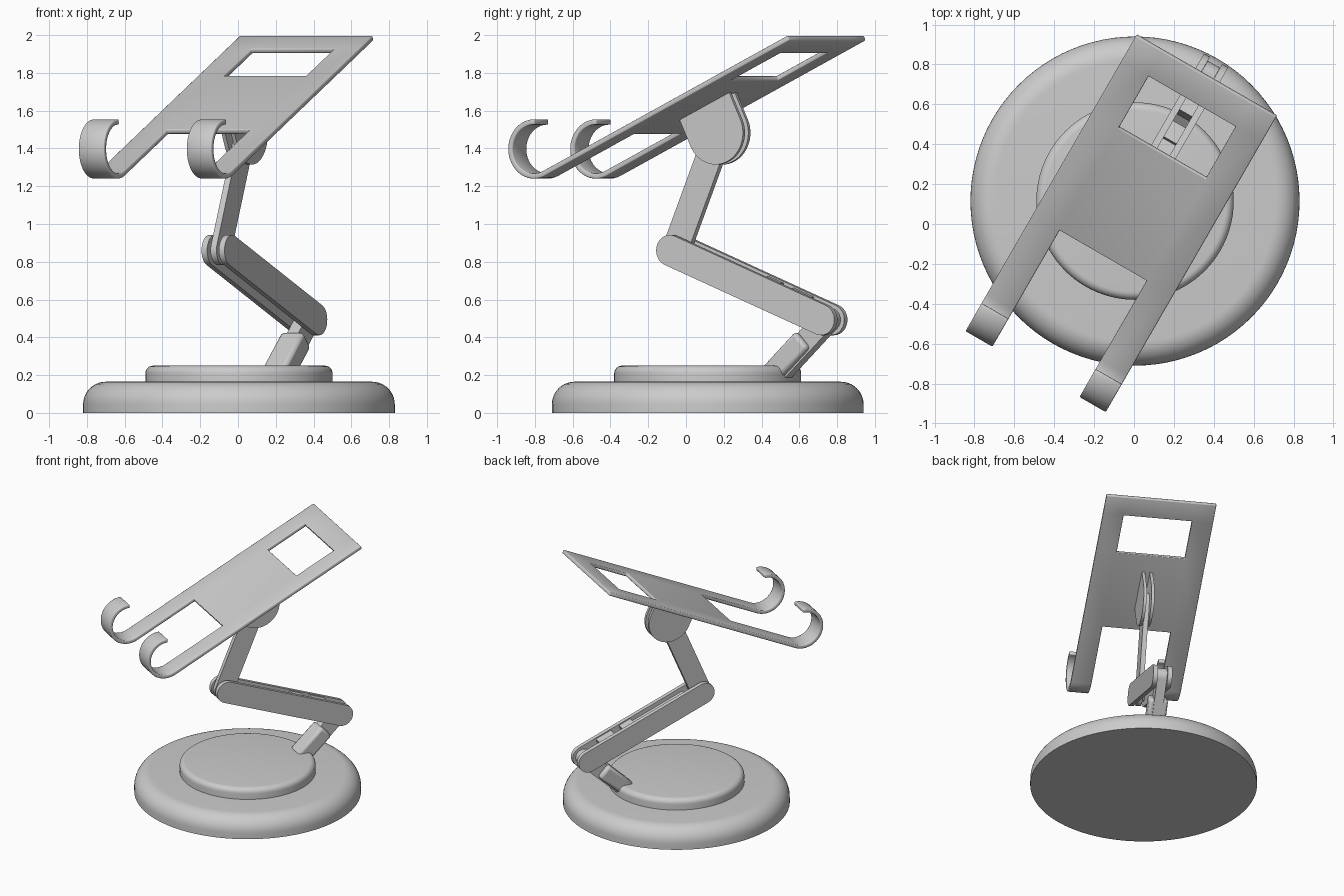
import bpy, bmesh
from math import sin, cos, pi, radians, atan2, tan
from mathutils import Matrix

if "Cube" in bpy.data.objects:
    bpy.data.objects.remove(bpy.data.objects["Cube"])

# Everything is built in the arm's own frame, then turned and shifted into place
PLACE = Matrix.Translation((0.005, 0.115, 0)) @ Matrix.Rotation(radians(-30), 4, 'Z')
parts = []


def finish(name, bm, bevel=0.0, thickness=0.0):
    bmesh.ops.recalc_face_normals(bm, faces=bm.faces)
    me = bpy.data.meshes.new(name)
    bm.to_mesh(me)
    bm.free()
    ob = bpy.data.objects.new(name, me)
    bpy.context.collection.objects.link(ob)
    ob.matrix_world = PLACE
    if thickness:
        m = ob.modifiers.new("thickness", 'SOLIDIFY')
        m.thickness, m.offset = thickness, 0
    if bevel:
        m = ob.modifiers.new("bevel", 'BEVEL')
        m.width, m.segments, m.limit_method = bevel, 2, 'ANGLE'
        m.angle_limit = radians(40)
    parts.append(ob)
    return ob


def lathe(name, profile, n=96):
    bm = bmesh.new()
    vs = [bm.verts.new((r, 0, z)) for r, z in profile]
    es = [bm.edges.new(p) for p in zip(vs, vs[1:])]
    bmesh.ops.spin(bm, geom=vs + es, axis=(0, 0, 1), cent=(0, 0, 0),
                   angle=2 * pi, steps=n)
    bmesh.ops.remove_doubles(bm, verts=bm.verts, dist=1e-5)
    return finish(name, bm)


def extrude(name, profile, x0, x1, bevel=0.0):
    """Close a (y, z) outline and extrude it from x0 to x1."""
    bm = bmesh.new()
    f = bm.faces.new([bm.verts.new((x0, y, z)) for y, z in profile])
    g = bmesh.ops.extrude_face_region(bm, geom=[f])['geom']
    bmesh.ops.translate(bm, vec=(x1 - x0, 0, 0),
                        verts=[v for v in g if isinstance(v, bmesh.types.BMVert)])
    return finish(name, bm, bevel)


def arc(c, r, a0, a1, n=16):
    return [(c[0] + r * cos(radians(a0 + (a1 - a0) * i / n)),
             c[1] + r * sin(radians(a0 + (a1 - a0) * i / n))) for i in range(n + 1)]


def capsule(a, b, r):
    """Outline of a bar with round ends."""
    d = atan2(b[1] - a[1], b[0] - a[0]) * 180 / pi
    return arc(b, r, d - 90, d + 90) + arc(a, r, d + 90, d + 270)


def bar(a, b, t0, t1, h0, h1):
    """Rectangle along a-b, between offsets h0..h1 from its axis."""
    d = atan2(b[1] - a[1], b[0] - a[0])
    out = []
    for t, h in ((t0, h0), (t1, h0), (t1, h1), (t0, h1)):
        out.append((a[0] + (b[0] - a[0]) * t - h * sin(d),
                    a[1] + (b[1] - a[1]) * t + h * cos(d)))
    return out


# Round base and turntable with filleted rims
lathe("base", [(0, 0), (0.825, 0)] + arc((0.705, 0.045), 0.12, 0, 90, 10) + [(0, 0.165)])
lathe("turntable", [(0, 0.15), (0.495, 0.15)] + arc((0.455, 0.21), 0.04, 0, 90, 6) + [(0, 0.25)])

# Pivots of the folding arm
FOOT, KNEE, ELBOW, HEAD = (0.42, 0.20), (0.732, 0.493), (-0.193, 0.86), (0.07, 1.483)

# Lower post in its socket
extrude("lower_post", capsule(FOOT, KNEE, 0.06), -0.035, 0.035)
extrude("post_socket", bar(FOOT, KNEE, -0.02, 0.62, -0.05, 0.068), -0.07, 0.07, 0.02)

# Middle link: two cheeks with a recessed web, blocks and pins between
for side, s in (("left", -1), ("right", 1)):
    extrude("middle_link_" + side, capsule(ELBOW, KNEE, 0.082), s * 0.036, s * 0.07)
extrude("middle_link_web", bar(ELBOW, KNEE, 0.12, 0.66, 0.02, 0.05), -0.037, 0.037)
for i, (t0, t1) in enumerate(((0.56, 0.66), (0.73, 0.86))):
    extrude(f"middle_link_block_{i}", bar(ELBOW, KNEE, t0, t1, 0.0, 0.074), -0.037, 0.037)
for name, p in (("knee_pin", KNEE), ("elbow_pin", ELBOW)):
    extrude(name, arc(p, 0.04, 0, 345, 23), -0.05, 0.05)

# Upper link
extrude("upper_link", capsule(ELBOW, HEAD, 0.077), -0.018, 0.018)

# Pair of U-shaped cheeks carrying the tray
TILT = 25.6
cheek = arc(HEAD, 0.168, TILT - 180, TILT, 28)
up = 0.165
cheek += [(HEAD[0] + s * 0.168 * cos(radians(TILT)) - up * sin(radians(TILT)),
           HEAD[1] + s * 0.168 * sin(radians(TILT)) + up * cos(radians(TILT)))
          for s in (1, -1)]
for side, s in (("left", -1), ("right", 1)):
    extrude("head_cheek_" + side, cheek, s * 0.018, s * 0.04)

# Tray: one sheet with window, slot and two curled hooks
path = arc((-0.833, 1.397), 0.143, 88, 270 + TILT, 26)
y0, z0 = path[-1]
n_hook = len(path)
path += [(y, z0 + (y - y0) * tan(radians(TILT))) for y in (-0.312, 0.281, 0.58, 0.725)]
xs = (-0.41, -0.254, 0.25, 0.402)
bm = bmesh.new()
grid = [[bm.verts.new((x, y, z)) for x in xs] for y, z in path]
for i in range(len(path) - 1):
    for j in range(3):
        if j == 1 and (i < n_hook or i == n_hook + 1):
            continue
        bm.faces.new((grid[i][j], grid[i][j + 1], grid[i + 1][j + 1], grid[i + 1][j]))
bmesh.ops.delete(bm, geom=[v for v in bm.verts if not v.link_faces], context='VERTS')
finish("tray", bm, bevel=0.006, thickness=0.028)

# Smooth shading with sharp edges kept
for ob in parts:
    ob.select_set(True)
bpy.context.view_layer.objects.active = parts[0]
bpy.ops.object.shade_smooth_by_angle(angle=radians(35))
